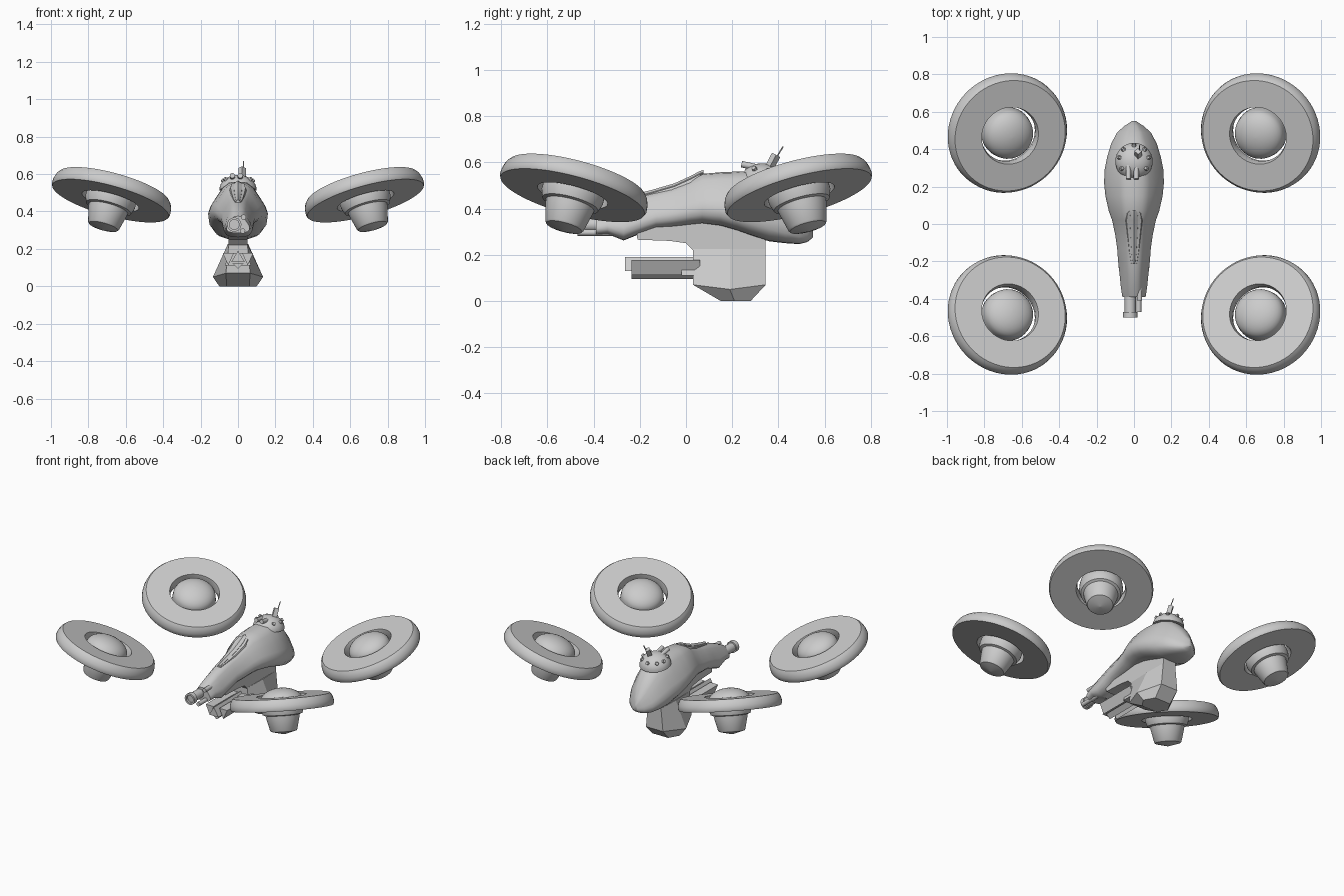
import bpy, bmesh, math
from mathutils import Matrix, Vector

if "Cube" in bpy.data.objects:
    bpy.data.objects.remove(bpy.data.objects["Cube"])

grey = bpy.data.materials.new("hull_grey")
grey.diffuse_color = (0.6, 0.6, 0.6, 1)
grey.use_nodes = True
grey.node_tree.nodes["Principled BSDF"].inputs["Base Color"].default_value = grey.diffuse_color


def finish(name, bm, angle=35):
    bmesh.ops.recalc_face_normals(bm, faces=bm.faces)
    me = bpy.data.meshes.new(name)
    bm.to_mesh(me)
    bm.free()
    me.materials.append(grey)
    ob = bpy.data.objects.new(name, me)
    bpy.context.collection.objects.link(ob)
    if angle:
        bpy.ops.object.select_all(action='DESELECT')
        ob.select_set(True)
        bpy.context.view_layer.objects.active = ob
        bpy.ops.object.shade_smooth_by_angle(angle=math.radians(angle))
    return ob


def loft(name, rings, angle=35, closed=False):
    """Bridge equal-sized point rings; cap the ends unless closed."""
    bm = bmesh.new()
    vs = [[bm.verts.new(p) for p in r] for r in rings]
    n = len(vs[0])
    for a, b in zip(vs, vs[1:] + ([vs[0]] if closed else [])):
        for i in range(n):
            j = (i + 1) % n
            bm.faces.new((a[i], a[j], b[j], b[i]))
    if not closed:
        bm.faces.new(vs[0])
        bm.faces.new(vs[-1])
    return finish(name, bm, angle)


def lathe(name, profile, matrix, sides=48, closed=False, angle=35):
    """Turn (radius, height) points around the local z axis."""
    rings = [[matrix @ Vector((r * math.cos(t), r * math.sin(t), h))
              for t in (2 * math.pi * i / sides for i in range(sides))]
             for r, h in profile]
    return loft(name, rings, angle, closed)


def rod(name, a, b, radius, sides=16, r2=None):
    a, b = Vector(a), Vector(b)
    m = Matrix.Translation(a) @ (b - a).to_track_quat('Z', 'Y').to_matrix().to_4x4()
    return lathe(name, [(radius, 0), (r2 or radius, (b - a).length)], m, sides)


def extrude_x(name, pts, half):
    return loft(name, [[(x, y, z) for y, z in pts] for x in (-half, half)], 0)


def extrude_y(name, pts, y0, y1):
    return loft(name, [[(x, y, z) for x, z in pts] for y in (y0, y1)], 0)


# four ducted rotors leaning inward
ring_profile = [(.157, 0), (.322, 0), (.328, .012), (.326, .035), (.318, .06),
                (.305, .076), (.157, .076), (.15, .04)]
dome = [(.134 * math.cos(t), .045 + .08 * math.sin(t))
        for t in (math.pi / 2 * i / 8 for i in range(8))] + [(.003, .125)]
hub_profile = [(.003, -.168), (.08, -.148), (.086, -.14), (.104, -.065),
               (.108, -.045), (.125, -.04), (.137, -.005), (.137, .02)] + dome
for sx, side in ((-1, "left"), (1, "right")):
    for sy, end in ((-1, "front"), (1, "back")):
        m = (Matrix.Translation((sx * .682, sy * .491, .457))
             @ Matrix.Rotation(sy * math.radians(15), 4, 'X')
             @ Matrix.Rotation(-sx * math.radians(15), 4, 'Y'))
        lathe(f"{end}_{side}_rotor_ring", ring_profile, m, 64, True)
        lathe(f"{end}_{side}_rotor_hub", hub_profile, m)

# hull: y, half width, bottom, top
stations = [(-.39, .062, .285, .375), (-.34, .07, .29, .40), (-.27, .077, .262, .43),
            (-.2, .085, .29, .452), (-.13, .09, .315, .47), (-.06, .1, .32, .49),
            (.02, .117, .33, .525), (.07, .135, .335, .55), (.15, .153, .325, .557),
            (.22, .16, .305, .56), (.29, .157, .28, .56), (.36, .143, .258, .55),
            (.43, .122, .25, .49), (.49, .09, .246, .42), (.525, .05, .255, .36),
            (.55, .012, .275, .32)]
half = [(0, 1), (.3, .98), (.52, .87), (.72, .68), (.92, .48), (1, .33),
        (.97, .18), (.8, .07), (.45, .01)]
section = half + [(0, 0)] + [(-x, z) for x, z in half[:0:-1]]
loft("hull", [[(w * u, y, b + (t - b) * v) for u, v in section]
              for y, w, b, t in stations], 40)

# dorsal canopy, raised rim with a ridge inside
for name, k, lift in (("canopy_rim", 1, .006), ("canopy_ridge", .55, .016)):
    rows = [(-.21, .018, .449), (-.15, .03, .464), (-.05, .042, .493),
            (.02, .05, .525), (.06, .042, .546), (.075, .02, .551)]
    loft(name, [[(-w * k, y, z - .025), (-w * k * .8, y, z + lift * .4), (0, y, z + lift),
                 (w * k * .8, y, z + lift * .4), (w * k, y, z - .025)]
                for y, w, z in rows], 25)

# keel plate and lower pod
extrude_x("keel", [(-.22, .35), (-.21, .265), (-.07, .26), (0, .25), (.03, .22),
                   (.345, .22), (.345, .36), (.1, .42)], .05)


def pod_ring(zs, y0, ym, y1, w_end, w_mid):
    ze, zm = zs
    return [(-w_end, y0, ze), (w_end, y0, ze), (w_mid, ym, zm),
            (w_end, y1, ze), (-w_end, y1, ze), (-w_mid, ym, zm)]


loft("pod", [pod_ring((.225, .225), .03, .19, .345, .05, .055),
             pod_ring((.07, .05), .03, .19, .345, .065, .134),
             pod_ring((0, 0), .15, .21, .28, .06, .1)], 0)

# cluster of triangular guns
for name, x, z, h, w, y0 in (("gun_centre", 0, .13, .06, .036, -.265),
                             ("gun_left", -.052, .178, -.066, .03, -.235),
                             ("gun_right", .052, .178, -.066, .03, -.235),
                             ("gun_lower", 0, .122, -.027, .03, -.235)):
    extrude_y(name, [(x - w, z), (x + w, z), (x, z + h)], y0, .06)
extrude_y("gun_mount", [(-.05, .175), (.05, .175), (.07, .11), (-.07, .11)], -.02, .06)

# nose barrels
rod("nose_barrel", (-.02, -.47, .33), (-.02, -.35, .33), .03, 24)
lathe("nose_muzzle", [(.038, 0), (.038, .03), (.026, .03), (.026, 0)],
      Matrix.Translation((-.02, -.5, .33)) @ Matrix.Rotation(-math.pi / 2, 4, 'X'),
      24, True)
rod("nose_lens", (-.02, -.485, .33), (-.02, -.465, .33), .027, 24)
rod("small_barrel_low", (.025, -.47, .296), (.025, -.3, .296), .014)
rod("small_barrel_high", (.03, -.41, .37), (.03, -.3, .37), .014)

# rear head dome
head = Matrix.Translation((0, .335, .515)) @ Matrix.Rotation(math.radians(-8), 4, 'X')
lathe("head", [(.1 * math.cos(t), .08 * math.sin(t))
               for t in (math.pi / 2 * i / 8 for i in range(8))] + [(.002, .08)],
      head, 32)


def on_head(deg, t):
    a, t = math.radians(deg), math.radians(t)
    d = Vector((.1 * math.cos(t) * math.cos(a), .1 * math.cos(t) * math.sin(a),
                .08 * math.sin(t)))
    return head @ (d * .9), head @ (d * 1.12)


# sensor studs and twin eyes around the head
for i, deg in enumerate((10, 45, 90, 135, 170, 215, 325)):
    rod(f"sensor_{i + 1}", *on_head(deg, 38), .014, 6, .01)
for name, x in (("left_eye", -.03), ("right_eye", .012)):
    rod(name, (x, .24, .592), (x, .32, .575), .014, 12)

# antenna with its base box
rod("antenna_base", (.022, .36, .575), (.022, .39, .632), .02, 4)
rod("antenna", (.03, .385, .61), (.03, .42, .668), .003, 8)
